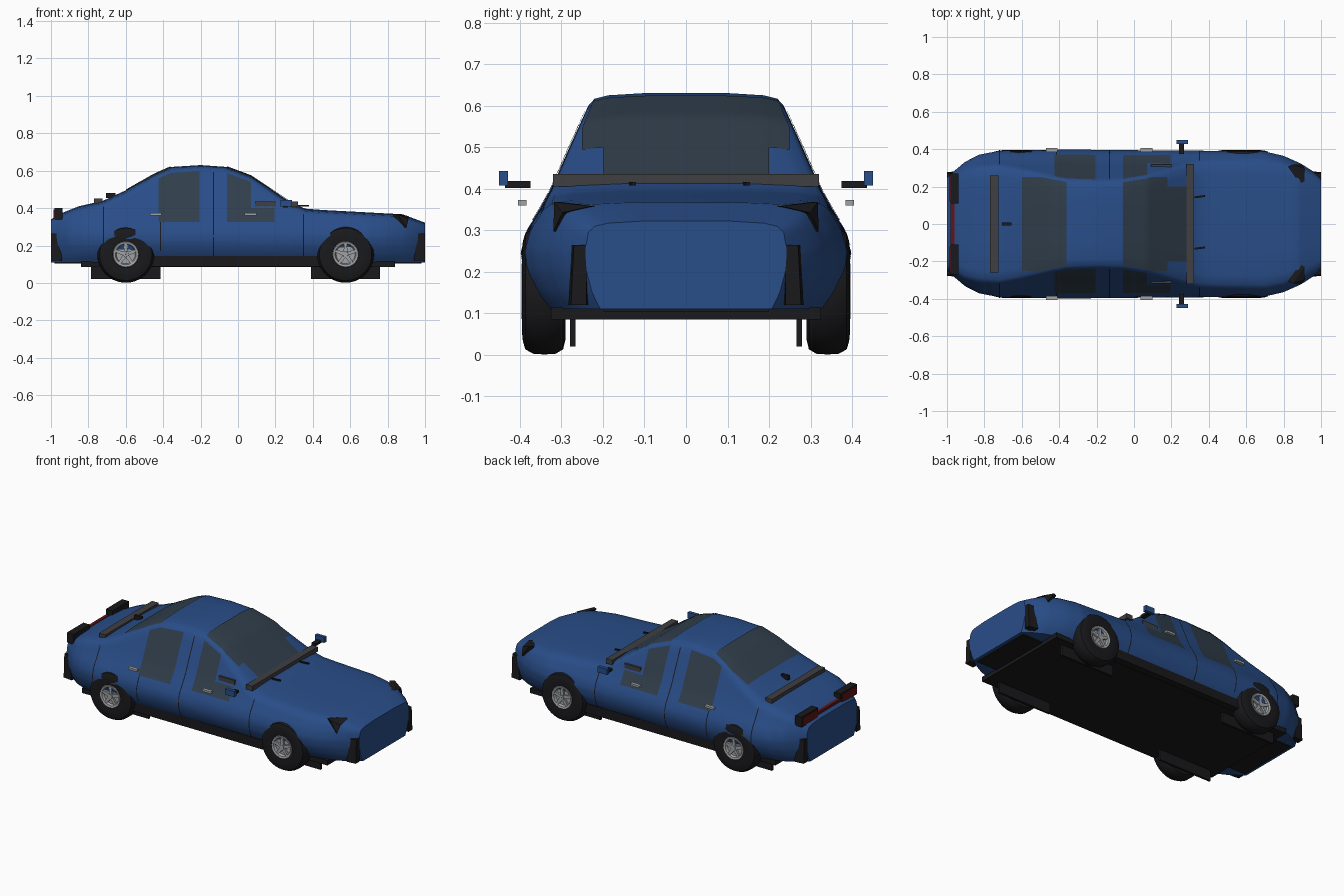
import bpy, bmesh, math

if "Cube" in bpy.data.objects:
    bpy.data.objects.remove(bpy.data.objects["Cube"])

def mat(name, r, g, b):
    m = bpy.data.materials.new(name)
    m.diffuse_color = (r, g, b, 1)
    m.use_nodes = True
    m.node_tree.nodes["Principled BSDF"].inputs["Base Color"].default_value = m.diffuse_color
    return m

BLUE = mat("blue_paint", .022, .075, .25)
GLASS = mat("glass", .03, .048, .07)
BLACK = mat("black_trim", .01, .01, .012)
DARK = mat("dark_grey", .05, .05, .055)
RIM = mat("rim_grey", .35, .36, .37)
RED = mat("red_lens", .12, .008, .008)

def make(name, verts, faces, material, smooth=True):
    me = bpy.data.meshes.new(name)
    me.from_pydata(verts, [], faces)
    bm = bmesh.new()
    bm.from_mesh(me)
    bmesh.ops.recalc_face_normals(bm, faces=bm.faces)
    bm.to_mesh(me)
    bm.free()
    ob = bpy.data.objects.new(name, me)
    bpy.context.collection.objects.link(ob)
    me.materials.append(material)
    if smooth:
        bpy.context.view_layer.objects.active = ob
        ob.select_set(True)
        bpy.ops.object.shade_smooth_by_angle(angle=math.radians(35))
        ob.select_set(False)
    return ob

def box(name, x, y, z, material):
    v = [(a, b, c) for a in x for b in y for c in z]
    f = [(0, 1, 3, 2), (4, 6, 7, 5), (0, 4, 5, 1), (2, 3, 7, 6), (0, 2, 6, 4), (1, 5, 7, 3)]
    return make(name, v, f, material, False)

def pair(name, x, y, z, material):
    for s, side in ((1, "left"), (-1, "right")):
        box(f"{name}_{side}", x, (s * y[0], s * y[1]), z, material)

def lerp(table, t):
    if t <= table[0][0]:
        return table[0][1]
    for (a, u), (b, v) in zip(table, table[1:]):
        if t <= b:
            return u + (v - u) * (t - a) / (b - a)
    return table[-1][1]

# Body profiles: roof line, plan width and side envelope
TOP = [(-1, .34), (-.95, .37), (-.85, .41), (-.72, .44), (-.6, .495), (-.45, .58), (-.36, .62),
       (-.2, .63), (-.06, .62), (.07, .572), (.2, .485), (.29, .425), (.36, .397), (.45, .39),
       (.88, .367), (1, .322)]
WIDE = [(-1, .25), (-.96, .285), (-.9, .335), (-.83, .37), (-.72, .394), (-.4, .398), (.3, .394),
        (.7, .388), (.8, .365), (.89, .325), (.96, .28), (1, .243)]
ENV = [(.11, .85), (.15, .93), (.2, .985), (.25, 1), (.3, .965), (.35, .885), (.4, .815),
       (.5, .705), (.61, .58)]

def side_y(x, z):
    return lerp(WIDE, x) * lerp(ENV, z)

def section(x):
    zt = lerp(TOP, x)
    zr = zt - .028
    half = []
    for i in range(15):
        z = .11 + (zr - .11) * i / 14
        half.append((side_y(x, z), z))
    yr = half[-1][0]
    half += [(yr * .94, zt - .013), (yr * .8, zt - .005), (yr * .45, zt)]
    return [(x, y, z) for y, z in half] + [(x, -y, z) for y, z in reversed(half)]

# Body shell lofted from tail to nose
xs = sorted({round(t[0], 3) for t in TOP + WIDE} | {round(-1 + .04 * i, 3) for i in range(51)})
rings = [section(x) for x in xs]
n = len(rings[0])
faces = [tuple(range(n)), tuple(range((len(xs) - 1) * n, len(xs) * n))]
for i in range(len(xs) - 1):
    for j in range(n):
        k = (j + 1) % n
        faces.append((i * n + j, i * n + k, (i + 1) * n + k, (i + 1) * n + j))
make("body_shell", [v for r in rings for v in r], faces, BLUE)

def grid(name, fn, nu, nv, material):
    v = [fn(i / nu, j / nv) for i in range(nu + 1) for j in range(nv + 1)]
    w = nv + 1
    f = [(i * w + j, (i + 1) * w + j, (i + 1) * w + j + 1, i * w + j + 1)
         for i in range(nu) for j in range(nv)]
    return make(name, v, f, material)

# Panels that follow the flank of the body
def side_panel(name, x0, x1, z0, z1, material, off=.003):
    for s, side in ((1, "left"), (-1, "right")):
        def fn(u, v):
            x = x0 + (x1 - x0) * u
            z = z0 + (min(z1, lerp(TOP, x) - .032) - z0) * v
            return (x, s * (side_y(x, z) + off), z)
        grid(f"{name}_{side}", fn, max(1, round((x1 - x0) / .03)), 14, material)

side_panel("rear_door_window", -.425, -.205, .325, .6, GLASS)
side_panel("front_door_window", -.06, .07, .325, .59, GLASS)
side_panel("front_quarter_window", .07, .195, .325, .4, GLASS)
for x, z0, z1 in ((-.72, .2, .43), (-.415, .17, .6), (-.13, .14, .61), (.35, .14, .39)):
    side_panel("door_seam", x - .003, x + .003, z0, z1, BLACK, .002)

# Screens that follow the roof line
def top_panel(name, x0, x1, limit, material):
    def fn(u, v):
        x = x0 + (x1 - x0) * u
        zt = lerp(TOP, x)
        yr = side_y(x, zt - .028)
        y = (2 * v - 1) * min(limit, yr * .94)
        a = abs(y) / yr
        return (x, y, lerp([(0, zt), (.45, zt), (.8, zt - .005), (.94, zt - .013)], a) + .004)
    grid(name, fn, 14, 14, material)

top_panel("windscreen_upper", -.06, .18, .25, GLASS)
top_panel("windscreen_lower", .18, .29, .2, GLASS)
top_panel("rear_screen", -.6, -.36, .25, GLASS)

# Underbody, sills and wheel-well plates
box("chassis_plate", (-.84, .84), (-.325, .325), (.085, .115), BLACK)
box("underbody_panel", (-.98, .98), (-.2, .2), (.104, .112), BLACK)
pair("sill", (-.46, .44), (.28, .365), (.088, .145), BLACK)
for x, end in ((-.6, "rear"), (.575, "front")):
    pair(f"{end}_wheel_plate", (x - .185, x + .185), (.266, .28), (.02, .11), BLACK)

# Wheels
def lathe(name, prof, cx, cz, s, material, seg=40):
    v, f, m = [], [], len(prof)
    for i in range(seg):
        a = 2 * math.pi * i / seg
        v += [(cx + r * math.cos(a), s * y, cz + r * math.sin(a)) for r, y in prof]
    for i in range(seg):
        k = (i + 1) % seg
        f += [(i * m + j, k * m + j, k * m + j + 1, i * m + j + 1) for j in range(m - 1)]
    return make(name, v, f, material)

TYRE = [(.066, .30), (.115, .29), (.14, .296), (.151, .315), (.152, .34), (.151, .367),
        (.14, .387), (.12, .393), (.1, .395), (.07, .393), (.066, .37)]
CZ = .153
for cx, end in ((-.6, "rear"), (.575, "front")):
    for s, side in ((1, "left"), (-1, "right")):
        tag = f"{end}_{side}"
        lathe("tyre_" + tag, TYRE, cx, CZ, s, BLACK)
        lathe("rim_" + tag, [(.001, .38), (.05, .38), (.056, .393), (.067, .396), (.07, .39), (.07, .31), (.001, .31)],
              cx, CZ, s, RIM)
        lathe("hub_" + tag, [(.001, .395), (.014, .395), (.018, .378)], cx, CZ, s, RIM, 20)
        for k in range(5):
            a = math.pi / 2 + k * 2 * math.pi / 5
            ca, sa = math.cos(a), math.sin(a)
            pts = [(.01, .011), (.06, .007), (.06, -.007), (.01, -.011)]
            v = [(cx + r * ca - t * sa, s * y, CZ + r * sa + t * ca) for y in (.376, .392) for r, t in pts]
            make(f"spoke_{tag}", v, [(0, 1, 2, 3), (4, 5, 6, 7)] +
                 [(i, (i + 1) % 4, (i + 1) % 4 + 4, i + 4) for i in range(4)], RIM, False)

# Headlights wrapped round the front corners
for s, side in ((1, "left"), (-1, "right")):
    tri = [(.845, .315, .368), (.905, .225, .358), (.905, .295, .342), (.895, .316, .297)]
    v = [(x + d, s * (y + d * .5), z) for d in (-.02, .006) for x, y, z in tri]
    make(f"headlight_{side}", v, [(0, 1, 2), (0, 2, 3), (4, 5, 6), (4, 6, 7)] +
         [(i, (i + 1) % 4, (i + 1) % 4 + 4, i + 4) for i in range(4)], BLACK, False)

# Bumper corner blocks, tapered toward the top
for e, end in ((1, "front"), (-1, "rear")):
    for s, side in ((1, "left"), (-1, "right")):
        v = [(e * x, s * y, z) for z, x0, y1 in ((.12, .94, .277), (.265, .96, .27))
             for x, y in ((x0, .232), (1.0, .24), (1.0, y1), (x0, y1 + .006))]
        make(f"{end}_bumper_block_{side}", v, [(0, 1, 2, 3), (4, 5, 6, 7)] +
             [(i, (i + 1) % 4, (i + 1) % 4 + 4, i + 4) for i in range(4)], BLACK, False)

# Tail lamps and centre strip
pair("tail_lamp_housing", (-.982, -.937), (.11, .27), (.338, .4), BLACK)
pair("tail_lamp_lens", (-.986, -.98), (.12, .262), (.345, .393), RED)
box("tail_strip", (-.98, -.96), (-.11, .11), (.348, .368), RED)

# Cowl bars, wipers and roof-tail nub
box("front_cowl_bar", (.28, .322), (-.32, .32), (.405, .435), DARK)
box("rear_deck_bar", (-.77, -.725), (-.26, .26), (.425, .45), DARK)
box("aerial_base", (-.705, -.655), (-.008, .008), (.455, .482), BLACK)
for y in (.14, -.135):
    v = [(x, y + dy + (x - .3) * .12, z) for x in (.3, .38) for dy in (-.005, .005) for z in (.408, .416)]
    make("wiper", v, [(0, 1, 3, 2), (4, 6, 7, 5), (0, 4, 5, 1), (2, 3, 7, 6), (0, 2, 6, 4), (1, 5, 7, 3)],
         BLACK, False)

# Mirrors, quarter brackets and door handles
pair("mirror_arm", (.24, .268), (.375, .436), (.402, .418), BLACK)
pair("mirror_head", (.226, .29), (.429, .45), (.408, .443), BLUE)
pair("quarter_bracket", (.09, .2), (.285, .318), (.405, .436), DARK)
for x, end in ((-.44, "rear"), (.067, "front")):
    pair(f"{end}_door_handle", (x - .031, x + .031), (.384, .405), (.36, .373), RIM)
